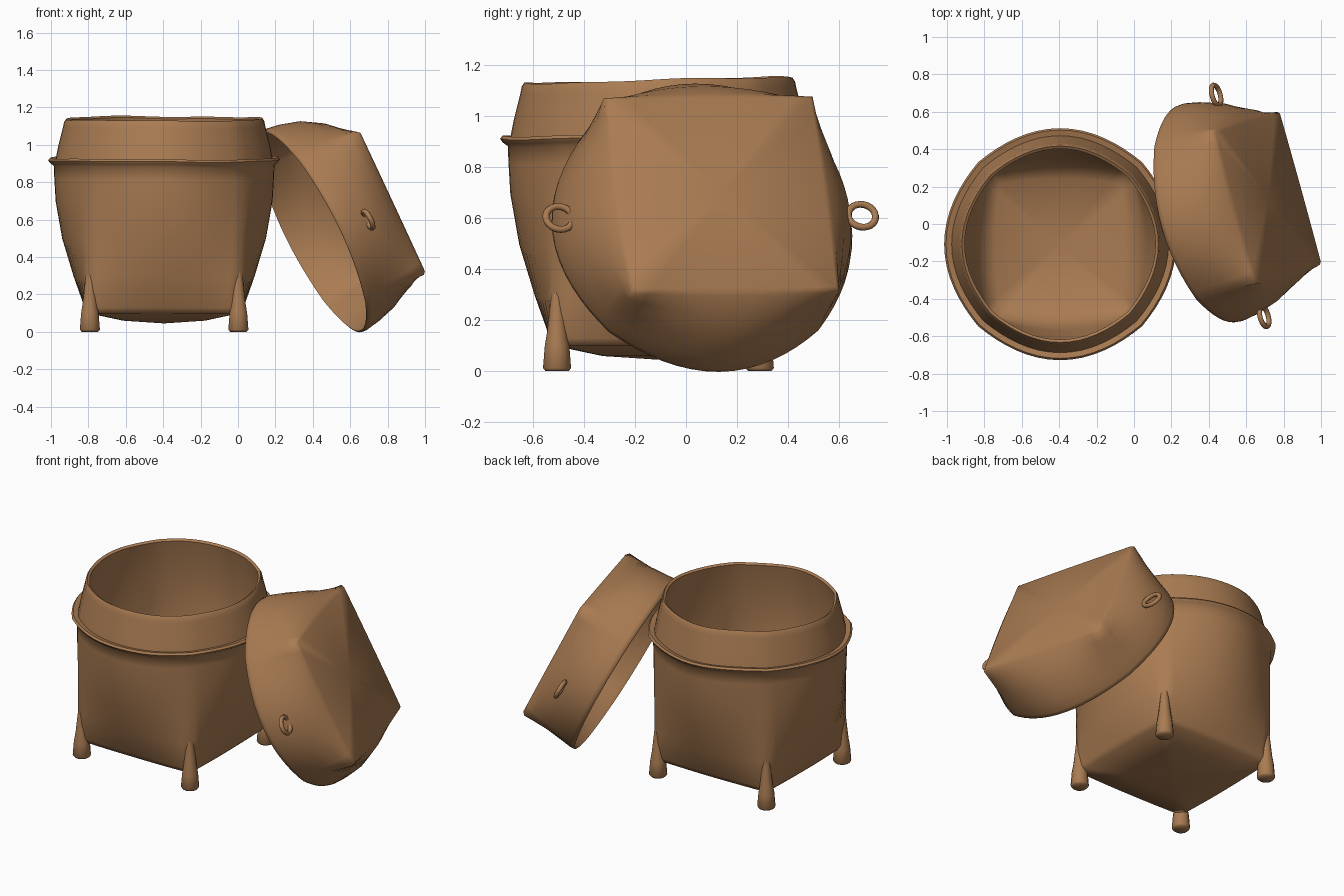
import bpy, bmesh, math
from mathutils import Matrix, Vector

if "Cube" in bpy.data.objects:
    bpy.data.objects.remove(bpy.data.objects["Cube"])

straw = bpy.data.materials.new("woven brown")
straw.use_nodes = True
colour = (0.40, 0.20, 0.085, 1)
straw.diffuse_color = colour
straw.node_tree.nodes["Principled BSDF"].inputs["Base Color"].default_value = colour

SEGMENTS = 64


def finish(name, bm, matrix):
    bmesh.ops.recalc_face_normals(bm, faces=bm.faces[:])
    mesh = bpy.data.meshes.new(name)
    bm.to_mesh(mesh)
    bm.free()
    obj = bpy.data.objects.new(name, mesh)
    bpy.context.collection.objects.link(obj)
    mesh.materials.append(straw)
    obj.matrix_world = matrix
    bpy.ops.object.select_all(action="DESELECT")
    obj.select_set(True)
    bpy.context.view_layer.objects.active = obj
    bpy.ops.object.shade_smooth_by_angle(angle=math.radians(60))
    return obj


def radius(angle, half, diagonal):
    """Four bowed sides that meet at corners; equal values give a circle."""
    c, s = sorted((abs(math.cos(angle)), abs(math.sin(angle))), reverse=True)
    slope, corner = s / c, diagonal / math.sqrt(2)
    bow = (half - corner) * slope ** 2 / corner ** 2
    return 2 * half / (1 + math.sqrt(1 + 4 * bow * half)) / c


def loft(name, levels, first, last, matrix, tilt=0, wobble=0):
    """Skin round-to-square sections (height, half width, corner distance)."""
    bm = bmesh.new()
    rings = []
    for z, half, diagonal in levels:
        ring = []
        for i in range(SEGMENTS):
            a = math.tau * i / SEGMENTS
            r = radius(a, half, diagonal)
            x, y = r * math.cos(a), r * math.sin(a)
            wave = wobble * z * (math.sin(3 * a + 1) + 0.6 * math.sin(7 * a))
            ring.append(bm.verts.new((x, y, z + tilt * y * z + wave)))
        rings.append(ring)
    for low, high in zip(rings, rings[1:]):
        for i in range(SEGMENTS):
            j = (i + 1) % SEGMENTS
            bm.faces.new((low[i], low[j], high[j], high[i]))
    for ring, z in ((rings[0], first), (rings[-1], last)):
        tip = bm.verts.new((0, 0, z))
        for i in range(SEGMENTS):
            bm.faces.new((ring[i], ring[(i + 1) % SEGMENTS], tip))
    return finish(name, bm, matrix)


# Basket: square foot, round mouth, folded ridge, hollow inside
basket_place = Matrix.Translation((-0.395, -0.108, 0))
basket_levels = [
    (0.06, 0.22, 0.30), (0.1, 0.405, 0.56), (0.13, 0.425, 0.58),
    (0.3, 0.485, 0.585), (0.5, 0.545, 0.585), (0.7, 0.58, 0.587),
    (0.82, 0.587, 0.588), (0.89, 0.59, 0.59), (0.905, 0.61, 0.61),
    (0.92, 0.62, 0.62), (0.932, 0.61, 0.61), (0.925, 0.58, 0.58),
    (1.0, 0.565, 0.565), (1.1, 0.54, 0.54), (1.125, 0.535, 0.535),
    (1.14, 0.525, 0.525), (1.13, 0.51, 0.51), (0.9, 0.555, 0.555),
    (0.6, 0.545, 0.56), (0.3, 0.46, 0.555), (0.17, 0.42, 0.545),
    (0.12, 0.35, 0.46),
]
loft("basket_body", basket_levels, 0.045, 0.085, basket_place, 0.022, 0.003)

# Stub feet that taper into the corner ridges
for side, sx in (("left", 1), ("right", -1)):
    for end, sy in (("front", -1), ("back", 1)):
        bm = bmesh.new()
        profile = [(0, 0.045), (0.012, 0.055), (0.1, 0.048), (0.16, 0.038), (0.4, 0.012)]
        loops = []
        for z, r in profile:
            centre = Vector((sx * 0.397, sy * 0.397, z))
            made = bmesh.ops.create_circle(
                bm, segments=14, radius=r, cap_ends=z in (0, 0.4),
                matrix=Matrix.Translation(centre))
            loops.append(made["verts"])
        for low, high in zip(loops, loops[1:]):
            for i in range(14):
                j = (i + 1) % 14
                bm.faces.new((low[i], low[j], high[j], high[i]))
        finish(f"{end}_{side}_leg", bm, basket_place)

# Lid: leans on the basket with its mouth facing down and inward
axis = Vector((0.865, 0.235, 0.435)).normalized()
across = Vector((-0.22, 0.97, 0.03))
across = (across - axis * across.dot(axis)).normalized()
up = axis.cross(across)
lid_place = Matrix.Translation((0.395, 0.055, 0.535)) @ Matrix(
    (across, up, axis)).transposed().to_4x4()
lid_levels = [
    (0.355, 0.40, 0.555), (0.3, 0.47, 0.57), (0.15, 0.545, 0.575),
    (0.02, 0.583, 0.583), (0, 0.59, 0.59), (0.005, 0.6, 0.6),
    (0.03, 0.602, 0.602), (0.1, 0.59, 0.597), (0.2, 0.56, 0.596),
    (0.3, 0.5, 0.598), (0.355, 0.44, 0.6), (0.372, 0.415, 0.58),
]
loft("lid", lid_levels, 0.35, 0.372, lid_place)

# Small cord loops on opposite sides of the lid
for name, spot in (("front_loop", (-0.61, 0, 0.16)), ("back_loop", (0.6, -0.03, 0.22))):
    bm = bmesh.new()
    count, sides = 24, 8
    rings = []
    for i in range(count):
        a = math.tau * i / count
        out = Vector((math.cos(a), math.sin(a), 0))
        centre = Vector(spot) + Vector((out.x * 0.055, out.y * 0.05, 0))
        rings.append([
            bm.verts.new(centre + 0.014 * (out * math.cos(math.tau * k / sides)
                         + Vector((0, 0, math.sin(math.tau * k / sides)))))
            for k in range(sides)])
    for i in range(count):
        a, b = rings[i], rings[(i + 1) % count]
        for k in range(sides):
            m = (k + 1) % sides
            bm.faces.new((a[k], b[k], b[m], a[m]))
    finish(name, bm, lid_place)
